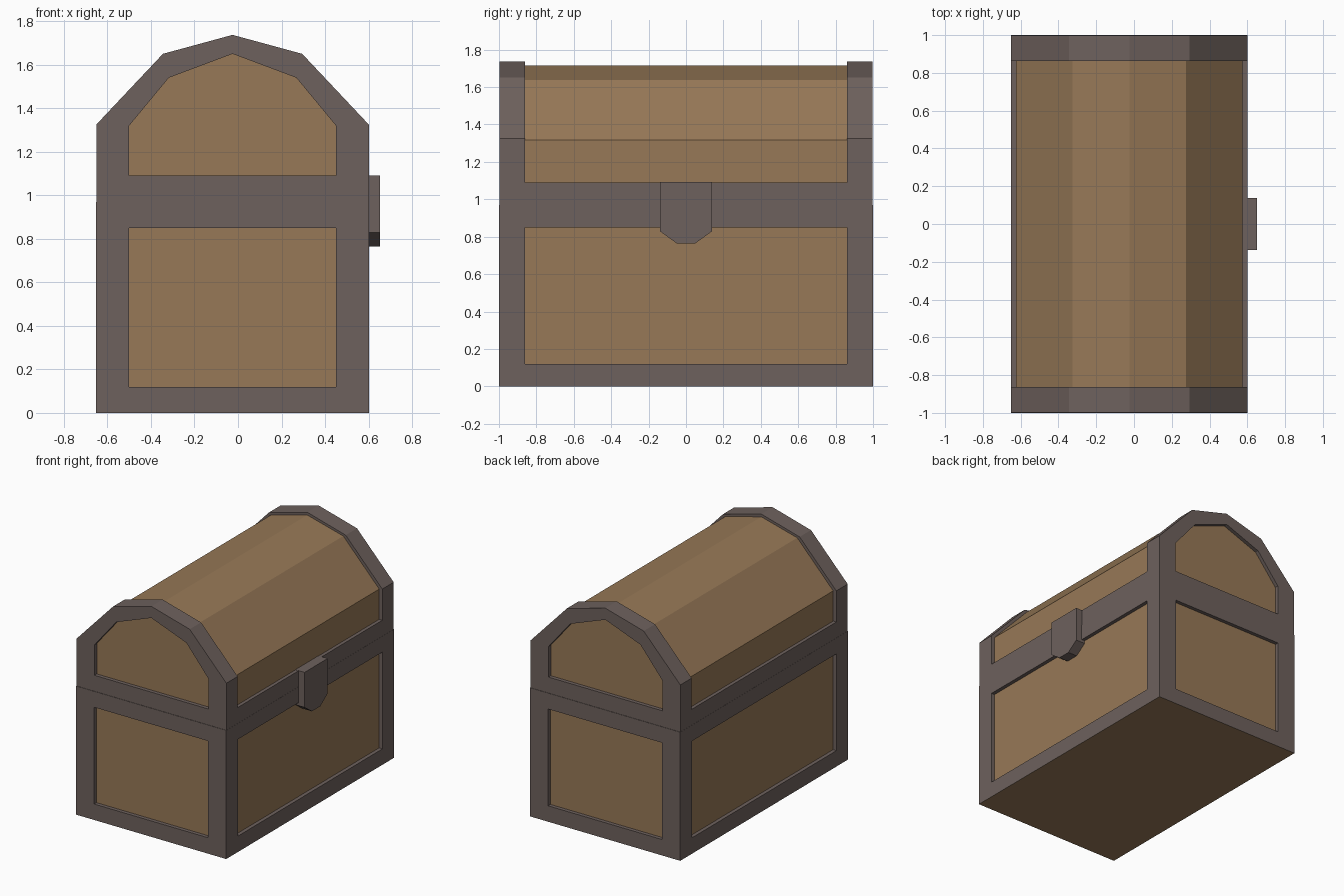
import bpy, bmesh
from mathutils import Vector

if "Cube" in bpy.data.objects:
    bpy.data.objects.remove(bpy.data.objects["Cube"])


def material(name, color):
    m = bpy.data.materials.new(name)
    m.diffuse_color = (*color, 1)
    m.use_nodes = True
    m.node_tree.nodes["Principled BSDF"].inputs["Base Color"].default_value = m.diffuse_color
    return m


MATS = [material("grey metal frame", (0.155, 0.12, 0.11)),
        material("brown wood", (0.31, 0.19, 0.095))]
METAL, WOOD = 0, 1
CX = -0.025          # centre line of the chest body
HW = 0.627           # half width of the body
SEAM = 0.97          # height where lid meets base
DEPTH = 0.028        # recess of the wood panels


def face(bm, pts, mat):
    f = bm.faces.new([bm.verts.new(p) for p in pts])
    f.material_index = mat


def bridge(bm, a, b):
    """Metal quads between two closed loops of equal length."""
    n = len(a)
    for i in range(n):
        j = (i + 1) % n
        face(bm, [a[i], a[j], b[j], b[i]], METAL)


def panel(bm, outer, inner, push):
    """Flat metal frame with a recessed wood panel."""
    deep = [Vector(p) + Vector(push) for p in inner]
    bridge(bm, outer, inner)
    bridge(bm, inner, deep)
    face(bm, deep, WOOD)


def finish(bm, name):
    bmesh.ops.remove_doubles(bm, verts=bm.verts, dist=0.0002)
    bmesh.ops.recalc_face_normals(bm, faces=bm.faces)
    me = bpy.data.meshes.new(name)
    bm.to_mesh(me)
    bm.free()
    for m in MATS:
        me.materials.append(m)
    ob = bpy.data.objects.new(name, me)
    bpy.context.collection.objects.link(ob)


def mirrored(half):
    """Full arch from half profile points (offset, z), right to left."""
    right = [(CX + x, z) for x, z in half]
    left = [(CX - x, z) for x, z in reversed(half) if x > 0]
    return right + left


def rect(a, z0, z1):
    return [(-a, z0), (a, z0), (a, z1), (-a, z1)]


# Base: four framed sides, wooden underside
bm = bmesh.new()
for s in (-1, 1):
    panel(bm, [(CX + u, s, z) for u, z in rect(HW, 0, SEAM)],
          [(CX + u, s, z) for u, z in rect(0.475, 0.12, 0.85)],
          (0, -s * DEPTH, 0))
    panel(bm, [(CX + s * HW, u, z) for u, z in rect(1, 0, SEAM)],
          [(CX + s * HW, u, z) for u, z in rect(0.862, 0.12, 0.85)],
          (-s * DEPTH, 0, 0))
for z, mat in ((0, WOOD), (SEAM, METAL)):
    face(bm, [(CX + x, y, z) for x, y in rect(HW, -1, 1)], mat)
finish(bm, "chest_base")

# Lid: arched ends with panels, and a long wood shell between metal bands
LY, LX = 0.997, HW - 0.001
arch = [(LX, 1.325), (0.32, 1.65), (0, 1.737)]
outer = mirrored([(LX, SEAM)] + arch)
rim = mirrored([(LX, 1.09)] + arch)
wood = mirrored([(0.6, 1.09), (0.6, 1.318), (0.3, 1.638), (0, 1.716)])
end = mirrored([(0.475, 1.09), (0.475, 1.32), (0.293, 1.54), (0, 1.65)])


def both_ends(profile, y):
    return ([(x, -y, z) for x, z in profile] +
            [(x, y, z) for x, z in reversed(profile)])


bm = bmesh.new()
for s in (-1, 1):
    panel(bm, [(x, s * LY, z) for x, z in outer],
          [(x, s * LY, z) for x, z in end], (0, -s * DEPTH, 0))
opening = both_ends(rim, 0.862)
bridge(bm, both_ends(outer, LY), opening)
bridge(bm, opening, both_ends(wood, 0.862))
for (x0, z0), (x1, z1) in zip(wood, wood[1:]):
    face(bm, [(x0, -0.862, z0), (x1, -0.862, z1),
              (x1, 0.862, z1), (x0, 0.862, z0)], WOOD)
face(bm, [(CX + x, y, SEAM) for x, y in rect(LX, -LY, LY)], METAL)
finish(bm, "chest_lid")

# Latch: clipped-corner plate on the right side
shape = [(-0.138, 1.092), (-0.138, 0.828), (-0.05, 0.765),
         (0.05, 0.765), (0.138, 0.828), (0.138, 1.092)]
bm = bmesh.new()
back, front = ([(x, y, z) for y, z in shape] for x in (0.575, 0.652))
bridge(bm, back, front)
face(bm, back, METAL)
face(bm, front, METAL)
finish(bm, "latch")
